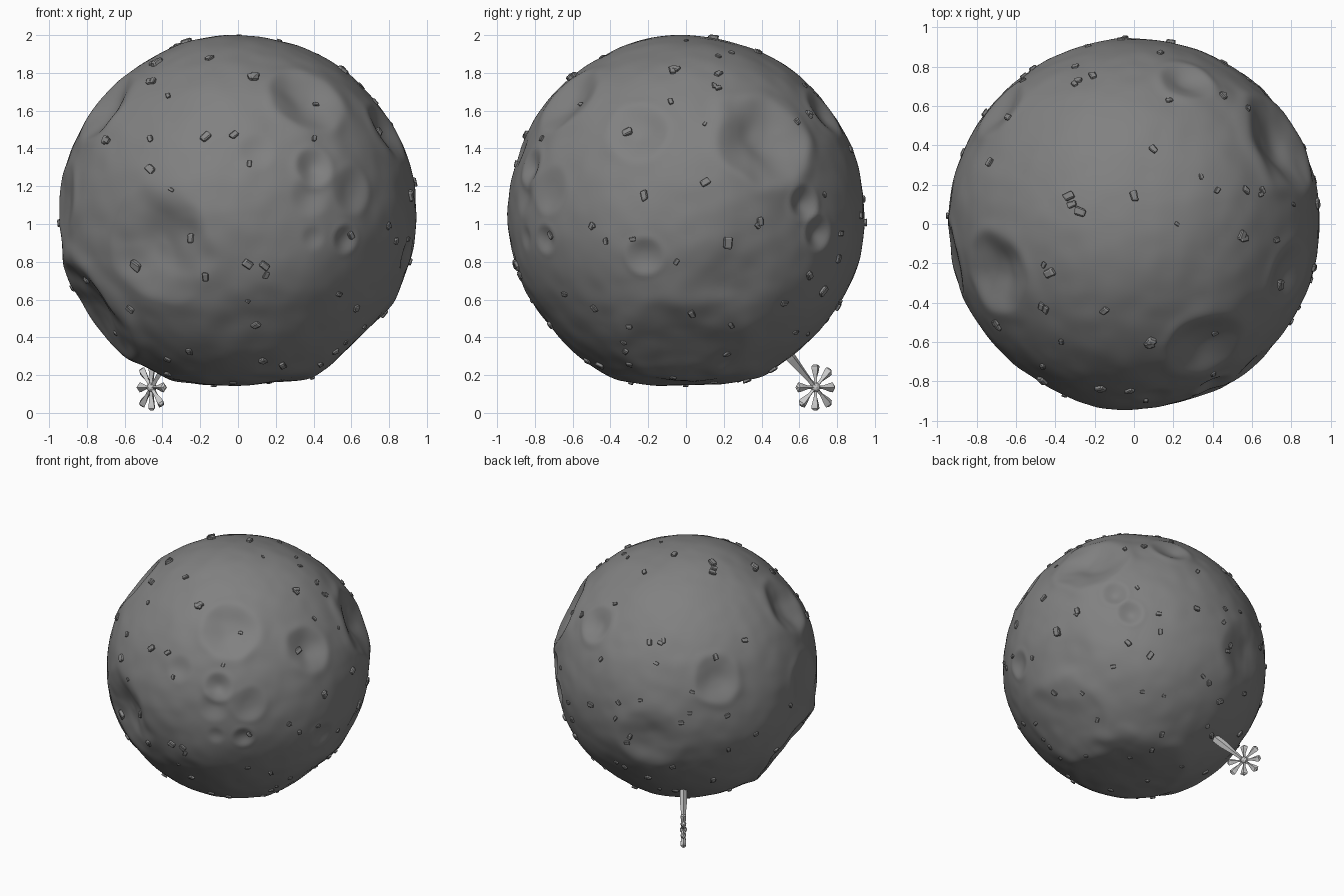
import bpy, bmesh, math, random
from mathutils import Vector, Matrix, noise

if "Cube" in bpy.data.objects:
    bpy.data.objects.remove(bpy.data.objects["Cube"])

random.seed(4)
CENTRE = Vector((0, 0, 1.055))
R = 0.943


def frame(cam, up):
    cam, up = Vector(cam).normalized(), Vector(up)
    right = up.cross(cam).normalized()
    return right, cam.cross(right), cam


FRONT = frame((0, -1, 0), (0, 0, 1))
RIGHT = frame((1, 0, 0), (0, 0, 1))
TOP = frame((0, 0, 1), (0, 1, 0))
BACK_LEFT = frame((-.52, .75, .41), (0, 0, 1))
BELOW = frame((0, 0, -1), (0, 1, 0))
BACK = frame((0, 1, -.2), (0, 0, 1))


def aim(view, a, b):
    """Direction from the centre to the point seen at (a, b) in a view."""
    if view in (FRONT, RIGHT):
        b -= CENTRE.z
    c = math.sqrt(max(0, R * R - a * a - b * b))
    return (view[0] * a + view[1] * b + view[2] * c).normalized()


# Craters: view, position, radius, depth, rim height
craters = [(aim(v, a, b), r, d, h) for v, a, b, r, d, h in [
    (FRONT, -.42, .88, .33, .08, .0), (FRONT, .37, 1.66, .22, .06, .005),
    (FRONT, .40, 1.30, .11, .03, .003), (FRONT, .38, 1.15, .12, .018, .0),
    (FRONT, .60, 1.18, .13, .018, .002), (FRONT, .57, .92, .08, .018, .002),
    (FRONT, .40, .93, .07, .010, .0), (FRONT, .10, 1.38, .11, .016, .0),
    (FRONT, .10, .45, .30, .015, .0),
    (TOP, -.71, -.25, .23, .065, .005), (RIGHT, -.25, 1.49, .18, .045, .004),
    (TOP, .27, .73, .15, .035, .005),
    (RIGHT, .42, 1.45, .27, .075, .010), (RIGHT, .62, 1.11, .10, .03, .004),
    (RIGHT, .70, .95, .10, .035, .004), (RIGHT, -.22, .83, .10, .022, .003),
    (RIGHT, .25, .68, .30, .025, .0),
    (BACK_LEFT, .23, -.09, .18, .035, .005), (BACK_LEFT, -.26, -.52, .25, .04, .003),
    (BACK_LEFT, .86, -.10, .20, .025, .004),
]]
craters.append((Vector((-.80, -.20, -.54)).normalized(), .32, .060, .020))
craters.append((Vector((.05, .0, -1)).normalized(), .42, .035, .010))
craters.append((Vector((.66, .0, -.74)).normalized(), .34, .022, .008))


def radius(d):
    r = R + .012 * noise.noise(d * 2.2) + .004 * noise.noise(d * 8)
    for c, size, depth, rim in craters:
        cos = c.dot(d)
        if cos < .7:
            continue
        t = math.acos(min(1, cos)) * R / size
        t += .12 * noise.noise(d * 6 + c * 5)  # uneven edge
        if t < 1:
            r -= depth * (1 - t * t) ** 2
        r += rim * math.exp(-((t - 1.02) / .2) ** 2)
    return r


def make(name, bm, shade):
    me = bpy.data.meshes.new(name)
    bmesh.ops.recalc_face_normals(bm, faces=bm.faces)
    bm.to_mesh(me)
    bm.free()
    mat = bpy.data.materials.new(name + "_grey")
    mat.diffuse_color = (shade, shade, shade, 1)
    mat.use_nodes = True
    mat.node_tree.nodes["Principled BSDF"].inputs["Base Color"].default_value = mat.diffuse_color
    me.materials.append(mat)
    ob = bpy.data.objects.new(name, me)
    bpy.context.collection.objects.link(ob)
    return ob


# Cratered body
bm = bmesh.new()
bmesh.ops.create_icosphere(bm, subdivisions=7, radius=1)
for v in bm.verts:
    d = v.co.normalized()
    v.co = CENTRE + d * radius(d)
for f in bm.faces:
    f.smooth = True
make("asteroid_body", bm, .22)

# Loose stones: (across, up, half width) for each view
front_stones = [
    (.08, 1.77, .033), (-.17, 1.46, .034), (-.02, 1.47, .027), (.06, 1.32, .02),
    (-.46, 1.29, .03), (-.69, 1.44, .028), (-.46, 1.45, .022), (-.35, 1.18, .018),
    (-.26, .92, .028), (-.56, .77, .036), (-.17, .72, .028), (.05, .79, .03),
    (.14, .78, .028), (.15, .73, .022), (.13, .28, .025), (.05, .59, .015),
    (-.37, .29, .02), (.80, .99, .02), (.83, .91, .02), (.63, .55, .024),
    (.43, .27, .02), (-.45, 1.76, .024), (.40, 1.45, .02), (.60, .94, .022),
    (.43, 1.66, .018), (-.81, .70, .025)]
right_stones = [
    (-.32, 1.50, .032), (-.22, 1.15, .03), (.10, 1.22, .028), (.22, .90, .035),
    (-.08, 1.65, .02), (-.07, 1.81, .028), (.17, 1.79, .024), (.15, 1.73, .018),
    (.10, 1.53, .014), (-.28, .92, .018), (-.05, .80, .018), (-.50, .99, .022),
    (.65, .73, .03), (.72, .65, .03), (-.30, .46, .018), (-.32, .33, .022),
    (.24, .46, .018), (.38, .99, .018), (.82, .95, .022), (.65, 1.57, .02)]
top_stones = [
    (-.27, .06, .035), (-.33, .14, .03), (0, .14, .03), (.10, .38, .025),
    (-.30, .71, .024), (-.30, .80, .02), (-.43, -.25, .035), (-.46, -.21, .02),
    (-.47, -.42, .022), (-.15, -.44, .025), (.08, -.60, .034), (.22, 0, .015),
    (.55, -.06, .03), (.34, .24, .018), (.42, .17, .02), (.65, .17, .02),
    (-.70, -.50, .03), (.57, .58, .02), (-.37, -.60, .018), (.18, .63, .02)]
back_stones = [
    (-.18, .17, .024), (.42, .19, .026), (.20, .70, .026), (.05, -.18, .02),
    (-.03, -.40, .022), (.50, -.48, .024), (-.27, -.80, .03), (-.48, -.26, .022),
    (-.42, -.55, .022), (.75, -.28, .022), (-.50, -.37, .02), (.30, -.35, .024)]


def scatter(count):
    """Evenly spread disc of stones for areas seen only at a slant."""
    return [(.87 * math.sqrt((k + .5) / count) * math.cos(k * 2.4),
             .87 * math.sqrt((k + .5) / count) * math.sin(k * 2.4),
             random.uniform(.016, .028)) for k in range(count)]


bm = bmesh.new()
for view, stones in ((FRONT, front_stones), (RIGHT, right_stones), (TOP, top_stones),
                     (BACK_LEFT, back_stones), (BELOW, scatter(22)), (BACK, scatter(18))):
    for a, b, s in stones:
        d = aim(view, a, b)
        place = (Matrix.Translation(CENTRE + d * (radius(d) + .1 * s))
                 @ d.to_track_quat('Z', 'Y').to_matrix().to_4x4()
                 @ Matrix.Rotation(random.uniform(0, 6.28), 4, 'Z')
                 @ Matrix.Diagonal((s * 1.05, s * .75, s * .6, 1)))
        chunk = bmesh.new()
        bmesh.ops.create_cube(chunk, size=1.7)
        for v in chunk.verts:
            v.co *= random.uniform(.75, 1.15)
        bmesh.ops.bevel(chunk, geom=chunk.edges[:], offset=.25, segments=1, affect='EDGES')
        verts = {v: bm.verts.new(place @ v.co) for v in chunk.verts}
        for f in chunk.faces:
            bm.faces.new([verts[v] for v in f.verts])
        chunk.free()
make("surface_stones", bm, .24)

# Flared ornament hanging under the back on a stalk
HUB = Vector((-.457, .685, .135))
U, V, N = Vector((-.57, .82, 0)), Vector((0, 0, 1)), Vector((.82, .57, 0))


def flared_bar(bm, angle, profile):
    """Diamond-section bar; profile holds (distance, half width, half thickness)."""
    out = U * math.cos(angle) + V * math.sin(angle)
    side = V * math.cos(angle) - U * math.sin(angle)
    rings = [[bm.verts.new(HUB + out * l + o) for o in (side * w, N * t, -side * w, -N * t)]
             for l, w, t in profile]
    for p, q in zip(rings, rings[1:]):
        for i in range(4):
            bm.faces.new((p[i], p[i - 1], q[i - 1], q[i]))
    bm.faces.new(rings[0])
    bm.faces.new(rings[-1])


bm = bmesh.new()
for k in range(1, 8):
    n = 1.05 if k % 2 == 0 else .95
    flared_bar(bm, math.radians(135 + 45 * k),
               [(0, .010, .014), (.05 * n, .009, .014), (.10 * n, .024, .020),
                (.118 * n, .026, .020), (.128 * n, .012, .010)])
flared_bar(bm, math.radians(135), [(0, .016, .016), (.05, .013, .014), (.13, .020, .018),
                                   (.22, .030, .026), (.34, .030, .026)])
bmesh.ops.create_icosphere(bm, subdivisions=2, radius=.026, matrix=Matrix.Translation(HUB))
make("hanging_ornament", bm, .6)
